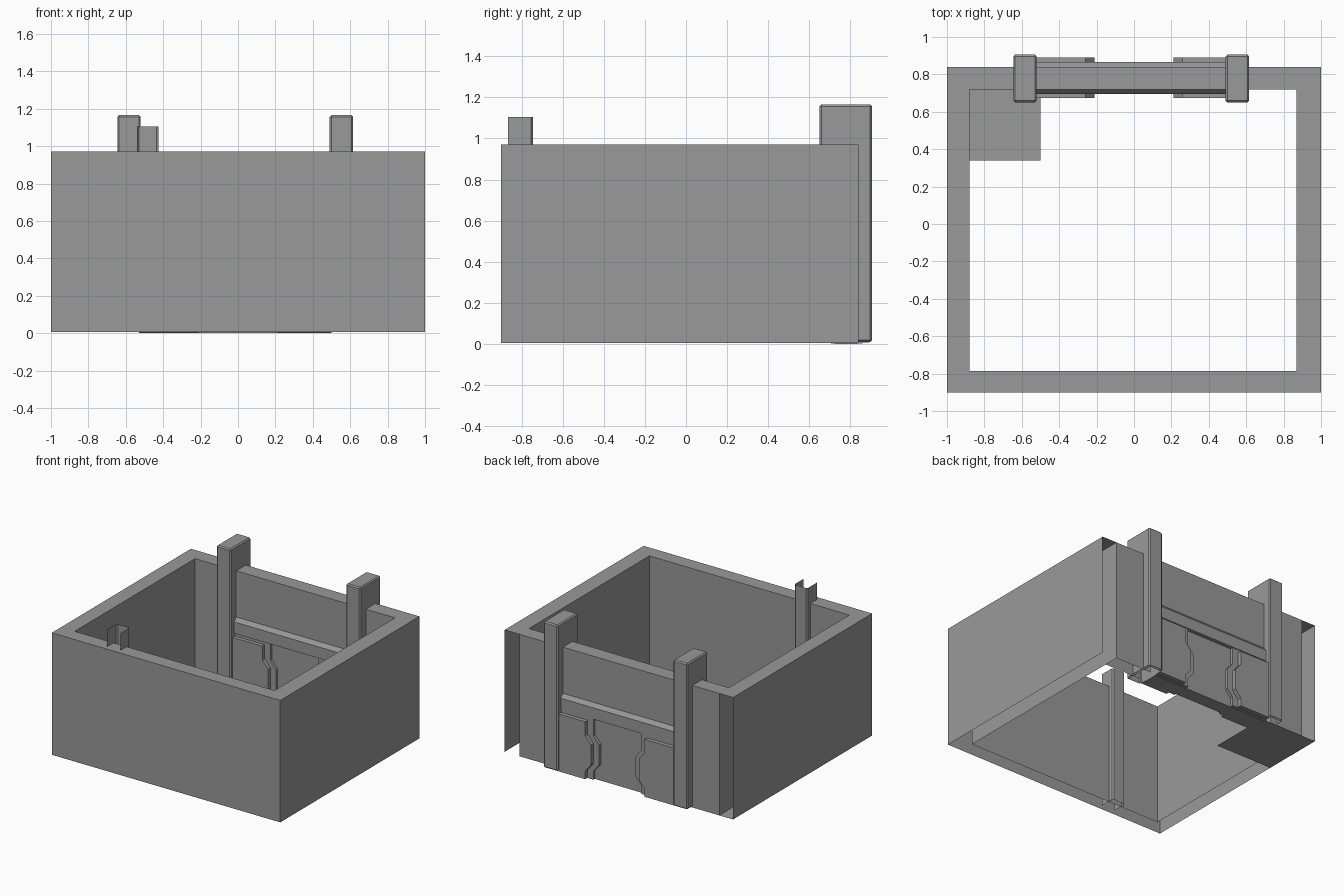
import bpy, bmesh

cube = bpy.data.objects.get("Cube")
if cube:
    bpy.data.objects.remove(cube, do_unlink=True)

grey = bpy.data.materials.new("plain_grey")
grey.use_nodes = True
grey.diffuse_color = (0.32, 0.32, 0.32, 1)
grey.node_tree.nodes["Principled BSDF"].inputs["Base Color"].default_value = (0.32, 0.32, 0.32, 1)

FLOOR, TOP = 0.005, 0.97


def finish(name, bm):
    mesh = bpy.data.meshes.new(name)
    bm.to_mesh(mesh)
    bm.free()
    mesh.materials.append(grey)
    obj = bpy.data.objects.new(name, mesh)
    bpy.context.collection.objects.link(obj)
    return obj


def sheet(name, path, z0=FLOOR, z1=TOP):
    """Upright single-sided sheet following a plan path."""
    bm = bmesh.new()
    low = [bm.verts.new((x, y, z0)) for x, y in path]
    high = [bm.verts.new((x, y, z1)) for x, y in path]
    for i in range(len(path) - 1):
        bm.faces.new((low[i], low[i + 1], high[i + 1], high[i]))
    return finish(name, bm)


def flat(name, x0, x1, y0, y1, z):
    bm = bmesh.new()
    bm.faces.new([bm.verts.new((x, y, z)) for x, y in ((x0, y0), (x1, y0), (x1, y1), (x0, y1))])
    return finish(name, bm)


def prism(name, outline, y0, y1, bevel=0.0):
    """Solid with an x-z outline, running from y0 to y1."""
    bm = bmesh.new()
    face = bm.faces.new([bm.verts.new((x, y0, z)) for x, z in outline])
    moved = bmesh.ops.extrude_face_region(bm, geom=[face])["geom"]
    verts = [v for v in moved if isinstance(v, bmesh.types.BMVert)]
    bmesh.ops.translate(bm, verts=verts, vec=(0, y1 - y0, 0))
    bmesh.ops.recalc_face_normals(bm, faces=bm.faces)
    if bevel:
        bmesh.ops.bevel(bm, geom=bm.edges[:], offset=bevel, segments=1, affect='EDGES')
    return finish(name, bm)


def box(name, x0, x1, y0, y1, z0, z1, bevel=0.0):
    return prism(name, [(x0, z0), (x1, z0), (x1, z1), (x0, z1)], y0, y1, bevel)


# Hollow enclosure walls, open underneath and at the rear ends
sheet("outer_walls", [(-1, 0.84), (-1, -0.9), (1, -0.9), (1, 0.84)])
sheet("inner_walls", [(0.87, 0.84), (0.87, -0.785), (-0.88, -0.785), (-0.88, 0.84)])
flat("front_wall_top", -1, 1, -0.9, -0.785, TOP)
flat("right_wall_top", -1, -0.88, -0.785, 0.84, TOP)
flat("left_wall_top", 0.87, 1, -0.785, 0.84, TOP)

# Rear wall stubs beside the gate
for side, x0, x1 in (("right", -0.88, -0.58), ("left", 0.55, 0.87)):
    sheet(side + "_rear_outer", [(x1, 0.84), (x0, 0.84)])
    sheet(side + "_rear_inner", [(x0, 0.72), (x1, 0.72)])
    flat(side + "_rear_top", x0, x1, 0.72, 0.84, TOP)

# Floor plate in the rear corner
flat("corner_floor_plate", -1, -0.5, 0.34, 0.84, FLOOR)

# Gate pillars with open bases
for side, x0, x1 in (("right", -0.645, -0.52), ("left", 0.49, 0.615)):
    pillar = box(side + "_gate_pillar", x0, x1, 0.65, 0.905, 0.01, 1.165, 0.009)
    bm = bmesh.new()
    bm.from_mesh(pillar.data)
    base = [f for f in bm.faces if f.normal.z < -0.9]
    bmesh.ops.delete(bm, geom=base, context='FACES')
    bm.to_mesh(pillar.data)
    bm.free()

# Lintel and its projecting ledge with sloped shoulders
box("gate_lintel", -0.53, 0.5, 0.72, 0.84, 0.55, TOP)
ledge = box("gate_ledge", -0.53, 0.5, 0.695, 0.865, 0.485, 0.6)
for v in ledge.data.vertices:
    if v.co.z > 0.55:
        v.co.y = 0.72 if v.co.y < 0.78 else 0.84
        v.co.z = 0.605
for v in ledge.data.vertices:
    if v.co.z < 0.55:
        v.co.z = 0.575
box("gate_ledge_band", -0.53, 0.5, 0.695, 0.865, 0.485, 0.575)

# Gate door: recessed centre, with stepped leaves on both sides
box("gate_centre_panel", -0.53, 0.5, 0.725, 0.835, 0.0, 0.5)


def leaf(name, sign, outer, narrow, wide, y0, y1, z0, z1):
    edge = [(narrow, z0), (narrow, 0.07), (wide, 0.13), (wide, 0.29), (narrow, 0.35), (narrow, z1)]
    outline = [(outer, z0)] + [(sign * x, z) for x, z in edge] + [(outer, z1)]
    prism(name, outline, y0, y1)


for side, sign, outer in (("right", -1, -0.53), ("left", 1, 0.5)):
    leaf(side + "_leaf_core", sign, outer, 0.21, 0.16, 0.705, 0.858, 0.003, 0.487)
    leaf(side + "_leaf_plate", sign, outer, 0.26, 0.21, 0.675, 0.89, 0.006, 0.46)

# Channel post inside the front wall, open toward the front
c = 0.01
x0, x1, y0, y1 = -0.54, -0.425, -0.865, -0.745
sheet("front_channel_post",
      [(x1, y0), (x1, y1 - c), (x1 - c, y1), (x0 + c, y1), (x0, y1 - c), (x0, y0)], 0.01, 1.105)
